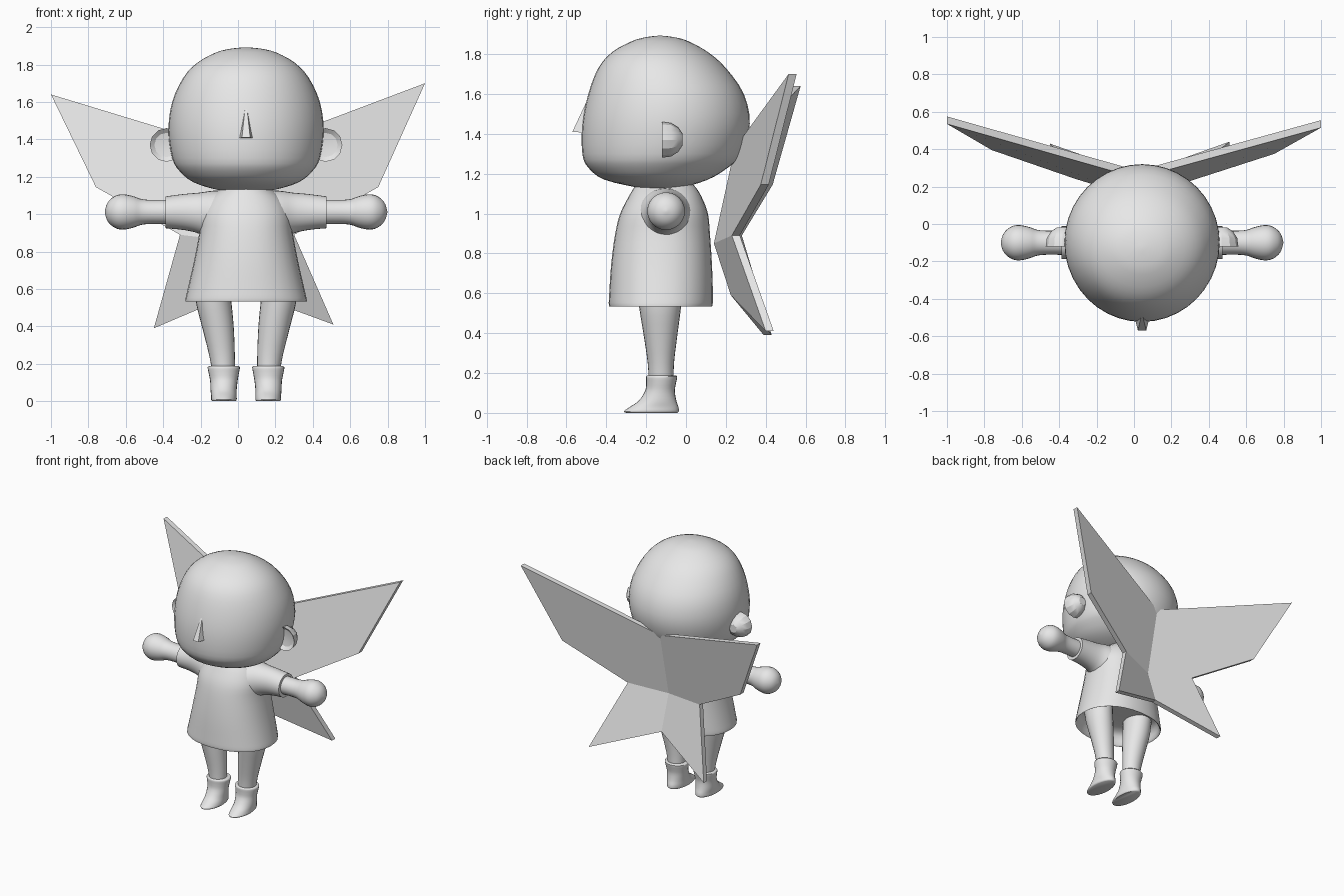
import bpy, bmesh, math
from mathutils import Vector

if "Cube" in bpy.data.objects:
    bpy.data.objects.remove(bpy.data.objects["Cube"])

CX = 0.043  # body midline
grey = bpy.data.materials.new("plain grey")
grey.diffuse_color = (0.8, 0.8, 0.8, 1)
grey.use_nodes = True
grey.node_tree.nodes["Principled BSDF"].inputs["Base Color"].default_value = grey.diffuse_color


def finish(name, bm, smooth=None):
    bmesh.ops.recalc_face_normals(bm, faces=bm.faces)
    mesh = bpy.data.meshes.new(name)
    bm.to_mesh(mesh)
    bm.free()
    mesh.materials.append(grey)
    ob = bpy.data.objects.new(name, mesh)
    bpy.context.collection.objects.link(ob)
    if smooth:
        bpy.ops.object.select_all(action='DESELECT')
        ob.select_set(True)
        bpy.context.view_layer.objects.active = ob
        bpy.ops.object.shade_smooth_by_angle(angle=math.radians(smooth))
    return ob


def spline(rows, steps):
    """Catmull-Rom curve through the section rows."""
    out = []
    for i in range(len(rows) - 1):
        quad = [rows[max(i - 1, 0)], rows[i], rows[i + 1], rows[min(i + 2, len(rows) - 1)]]
        for k in range(steps):
            t = k / steps
            out.append([0.5 * (2 * b + (c - a) * t + (2 * a - 5 * b + 4 * c - d) * t * t
                               + (3 * b - a - 3 * c + d) * t ** 3) for a, b, c, d in zip(*quad)])
    return out + [list(rows[-1])]


def loft(name, rows, axis='z', side=1, steps=3, n=32, power=2.0, smooth=40):
    """Rows are (position on axis, min/max of first cross axis, min/max of second)."""
    bm = bmesh.new()
    rings = []
    for t, a0, a1, b0, b1 in spline(rows, steps):
        ring = []
        for i in range(n):
            ang = 2 * math.pi * i / n
            c, s = math.cos(ang), math.sin(ang)
            c = math.copysign(abs(c) ** (2 / power), c)
            s = math.copysign(abs(s) ** (2 / power), s)
            a = (a0 + a1) / 2 + (a1 - a0) / 2 * c
            b = (b0 + b1) / 2 + (b1 - b0) / 2 * s
            x, y, z = (a, b, t) if axis == 'z' else (t, a, b)
            ring.append(bm.verts.new((CX + side * x, y, z)))
        rings.append(ring)
    for r, q in zip(rings, rings[1:]):
        for i in range(n):
            j = (i + 1) % n
            bm.faces.new((r[i], r[j], q[j], q[i]))
    bm.faces.new(rings[0])
    bm.faces.new(rings[-1])
    return finish(name, bm, smooth)


# Head: round from above, flattened chin and sloping forehead
head = [(1.115, .01, -.13, -.11), (1.13, .15, -.24, -.02), (1.17, .28, -.41, .11),
        (1.23, .355, -.49, .21), (1.30, .395, -.52, .28), (1.45, .415, -.52, .32),
        (1.60, .395, -.49, .29), (1.73, .335, -.44, .20), (1.81, .26, -.37, .11),
        (1.865, .16, -.27, .01), (1.885, .08, -.20, -.06), (1.892, .01, -.14, -.12)]
loft("head", [(z, -r, r, f, b) for z, r, f, b in head], n=40)

# Nose: small wedge
bm = bmesh.new()
v = [bm.verts.new((CX + x, y, z)) for x, y, z in
     [(-.04, -.50, 1.405), (.04, -.50, 1.405), (.022, -.57, 1.41), (-.022, -.57, 1.41),
      (-.006, -.50, 1.56), (.006, -.50, 1.56)]]
for f in [(0, 1, 2, 3), (3, 2, 5, 4), (0, 3, 4), (1, 5, 2), (0, 4, 5, 1)]:
    bm.faces.new([v[i] for i in f])
finish("nose", bm)

# Dress: flared body with a hem open underneath
dress = [(.64, .02, -.14, -.11), (.63, .27, -.33, .08), (.545, .315, -.375, .12),
         (.54, .325, -.387, .133), (.60, .312, -.385, .135), (.75, .278, -.375, .13),
         (.90, .25, -.355, .12), (1.0, .24, -.33, .11), (1.08, .20, -.29, .08),
         (1.13, .14, -.26, .05), (1.16, .11, -.23, .02)]
loft("dress", [(z, -r, r, f, b) for z, r, f, b in dress], power=2.2)

for s, tag in ((1, "right"), (-1, "left")):
    # Sleeve, flared toward the armpit
    loft(tag + "_sleeve", [(.08, -.27, .06, .82, 1.13), (.18, -.24, .03, .85, 1.125),
                           (.25, -.205, 0, .895, 1.115), (.33, -.19, -.01, .915, 1.108),
                           (.43, -.188, -.012, .925, 1.095)], 'x', s)
    # Arm ending in a round hand
    hand = [(.38, .066), (.50, .064), (.56, .069), (.60, .083), (.65, .094), (.69, .090),
            (.725, .068), (.745, .04), (.755, .005)]
    loft(tag + "_arm", [(x, -.1 - r, -.1 + r, 1.012 - r, 1.012 + r) for x, r in hand], 'x', s, n=24)
    # Leg
    loft(tag + "_leg", [(.15, .06, .18, -.187, -.062), (.25, .06, .198, -.192, -.06),
                        (.40, .066, .236, -.214, -.042), (.53, .078, .268, -.235, -.025),
                        (.66, .09, .28, -.25, -.015)], 'z', s, n=24)
    # Boot with a pointed toe
    loft(tag + "_boot", [(0, .055, .18, -.30, -.045), (.008, .05, .187, -.312, -.036),
                         (.03, .05, .187, -.282, -.038), (.06, .05, .19, -.238, -.048),
                         (.11, .045, .192, -.205, -.056), (.15, .038, .2, -.2, -.05),
                         (.182, .033, .205, -.2, -.044), (.188, .045, .193, -.188, -.056)], 'z', s, n=24)
    # Ear: half dome facing back, with a shallow hollow in front
    bm = bmesh.new()
    n, prof = 12, [(-.095, .03), (-.10, .065), (-.12, .09), (-.075, .084), (-.04, .062), (-.018, .03)]
    rings = [[bm.verts.new((CX + s * (.425 + r * math.cos(2 * math.pi * i / n)), y,
                            1.37 + r * math.sin(2 * math.pi * i / n))) for i in range(n)] for y, r in prof]
    for r, q in zip(rings, rings[1:]):
        for i in range(n):
            bm.faces.new((r[i], r[(i + 1) % n], q[(i + 1) % n], q[i]))
    bm.faces.new(rings[0])
    bm.faces.new(rings[-1])
    finish(tag + "_ear", bm, 25)

# Wings: one folded four-pointed plate, slightly uneven from side to side
pts = [(.02, .245, 1.33), (.02, .14, .85), (.02, .225, .59),
       (1.0, .515, 1.70), (.75, .375, 1.145), (.30, .23, .89), (.51, .40, .41),
       (-1.0, .535, 1.64), (-.76, .395, 1.145), (-.31, .24, .89), (-.45, .39, .39)]
panels = [(0, 1, 5, 4, 3), (1, 2, 6, 5), (0, 7, 8, 9, 1), (1, 9, 10, 2)]
rim = [0, 3, 4, 5, 6, 2, 10, 9, 8, 7]
bm = bmesh.new()
front = [bm.verts.new(p) for p in pts]
back = [bm.verts.new(Vector(p) + Vector((0, .04, 0))) for p in pts]
for p in panels:
    bm.faces.new([front[i] for i in p])
    bm.faces.new([back[i] for i in reversed(p)])
for i, j in zip(rim, rim[1:] + rim[:1]):
    bm.faces.new((front[i], front[j], back[j], back[i]))
finish("wings", bm)
